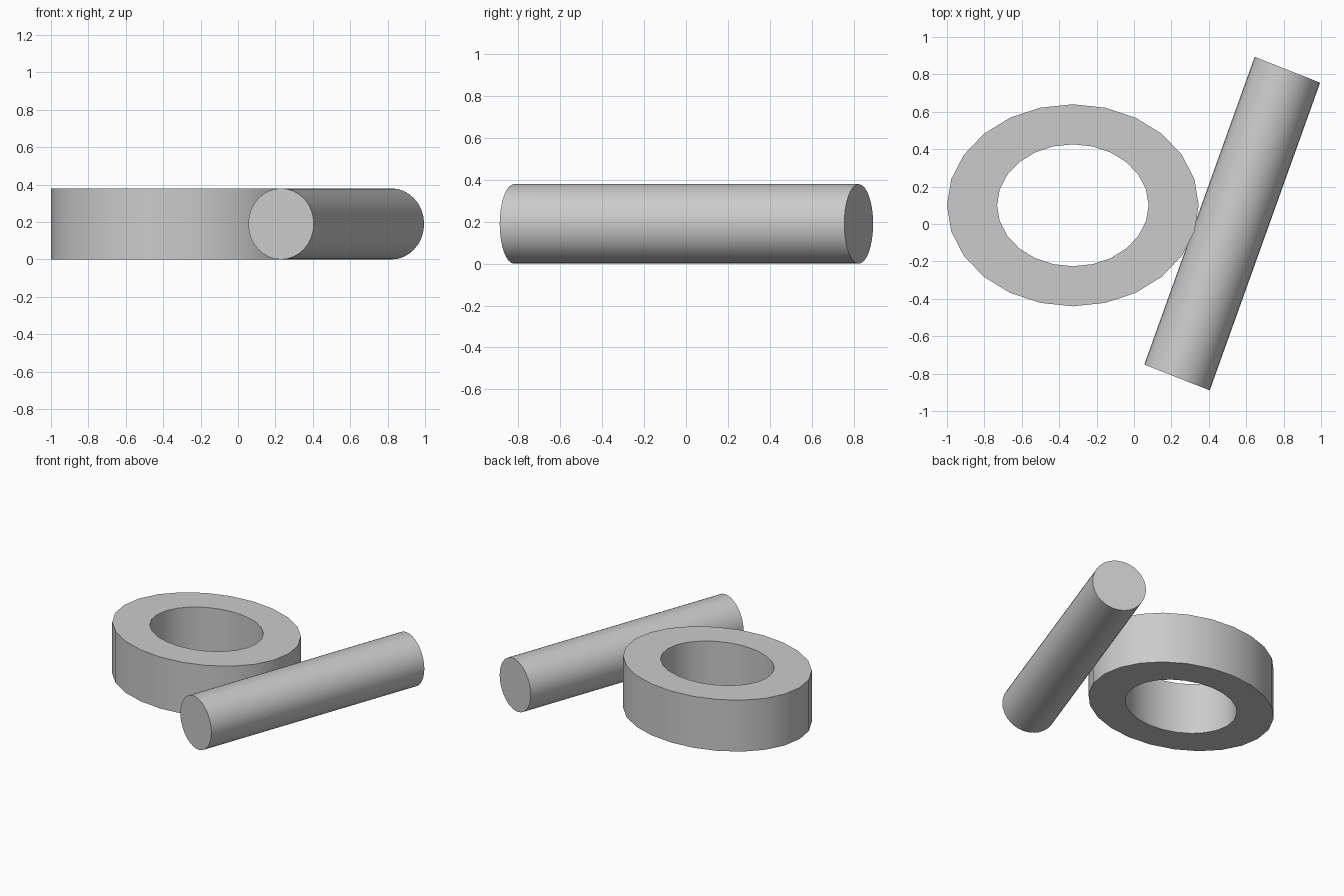
import bpy, bmesh, math
from mathutils import Matrix, Vector

cube = bpy.data.objects.get("Cube")
if cube:
    bpy.data.objects.remove(cube, do_unlink=True)

grey = bpy.data.materials.new("plain_grey")
grey.use_nodes = True
colour = (0.6, 0.6, 0.6, 1)
grey.diffuse_color = colour
grey.node_tree.nodes["Principled BSDF"].inputs["Base Color"].default_value = colour


def finish(bm, name):
    bmesh.ops.recalc_face_normals(bm, faces=bm.faces)
    mesh = bpy.data.meshes.new(name)
    bm.to_mesh(mesh)
    bm.free()
    mesh.materials.append(grey)
    obj = bpy.data.objects.new(name, mesh)
    bpy.context.collection.objects.link(obj)
    bpy.ops.object.select_all(action="DESELECT")
    obj.select_set(True)
    bpy.context.view_layer.objects.active = obj
    bpy.ops.object.shade_smooth_by_angle(angle=math.radians(35))


HEIGHT = 0.38

# Oval ring: four edge loops joined into a rectangular section
SEGMENTS = 24
centre = Vector((-0.327, 0.1, 0))
outer, inner = (0.673, 0.54), (0.405, 0.326)
bm = bmesh.new()
loops = []
for (rx, ry), z in ((outer, 0), (outer, HEIGHT), (inner, HEIGHT), (inner, 0)):
    angles = [math.tau * i / SEGMENTS for i in range(SEGMENTS)]
    loops.append([bm.verts.new(centre + Vector((rx * math.cos(a), ry * math.sin(a), z)))
                  for a in angles])
for k, loop in enumerate(loops):
    above = loops[(k + 1) % len(loops)]
    for i in range(SEGMENTS):
        j = (i + 1) % SEGMENTS
        bm.faces.new((loop[i], loop[j], above[j], above[i]))
finish(bm, "oval_ring")

# Lying rod: unit cylinder mapped onto slightly skewed side, up and length axes
side = Vector((0.175, -0.069, 0))
up = Vector((0, 0, HEIGHT / 2))
length = Vector((0.59, 1.645, 0))
skew = Matrix((side, up, length)).transposed().to_4x4()
place = Matrix.Translation((0.525, 0.002, HEIGHT / 2))
bm = bmesh.new()
bmesh.ops.create_cone(bm, cap_ends=True, segments=32, radius1=1, radius2=1,
                      depth=1, matrix=place @ skew)
finish(bm, "lying_rod")
